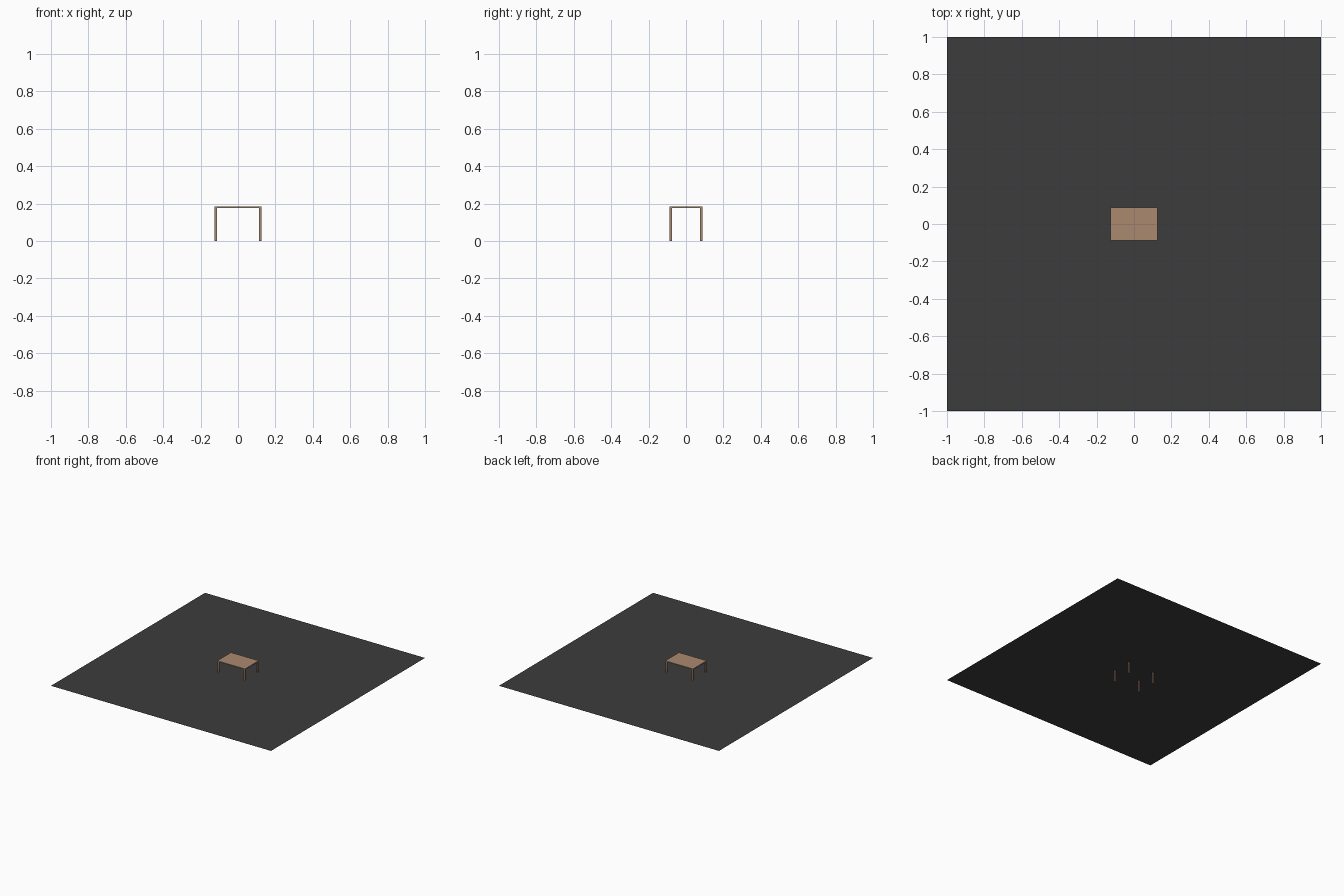
import bpy, bmesh

if "Cube" in bpy.data.objects:
    bpy.data.objects.remove(bpy.data.objects["Cube"])


def material(name, rgb):
    m = bpy.data.materials.new(name)
    m.diffuse_color = (*rgb, 1.0)
    m.use_nodes = True
    m.node_tree.nodes["Principled BSDF"].inputs["Base Color"].default_value = m.diffuse_color
    return m


wood = material("light_wood", (0.40, 0.25, 0.16))
dark = material("dark_grey", (0.046, 0.046, 0.046))


def box(name, lo, hi, mat):
    """Axis-aligned box between two corners."""
    bm = bmesh.new()
    bmesh.ops.create_cube(bm, size=1)
    for v in bm.verts:
        v.co = [(a + b) / 2 + c * (b - a) for a, b, c in zip(lo, hi, v.co)]
    mesh = bpy.data.meshes.new(name)
    bm.to_mesh(mesh)
    bm.free()
    mesh.materials.append(mat)
    ob = bpy.data.objects.new(name, mesh)
    bpy.context.collection.objects.link(ob)
    return ob


HX, HY, H, T, LEG = 0.126, 0.089, 0.184, 0.008, 0.012

# Thin flat sheet that cuts through the legs at half height
bpy.ops.mesh.primitive_plane_add(size=2, location=(0, 0, 0.092))
sheet = bpy.context.object
sheet.name = "floor_sheet"
sheet.data.materials.append(dark)

# Table top
box("table_top", (-HX, -HY, H - T), (HX, HY, H), wood)

# Four square legs at the corners
IN = 0.001
for sx, xname in ((-1, "left"), (1, "right")):
    for sy, yname in ((-1, "front"), (1, "back")):
        cx = sx * (HX - IN - LEG / 2)
        cy = sy * (HY - IN - LEG / 2)
        box(f"{yname}_{xname}_leg",
            (cx - LEG / 2, cy - LEG / 2, 0),
            (cx + LEG / 2, cy + LEG / 2, H - T), wood)
